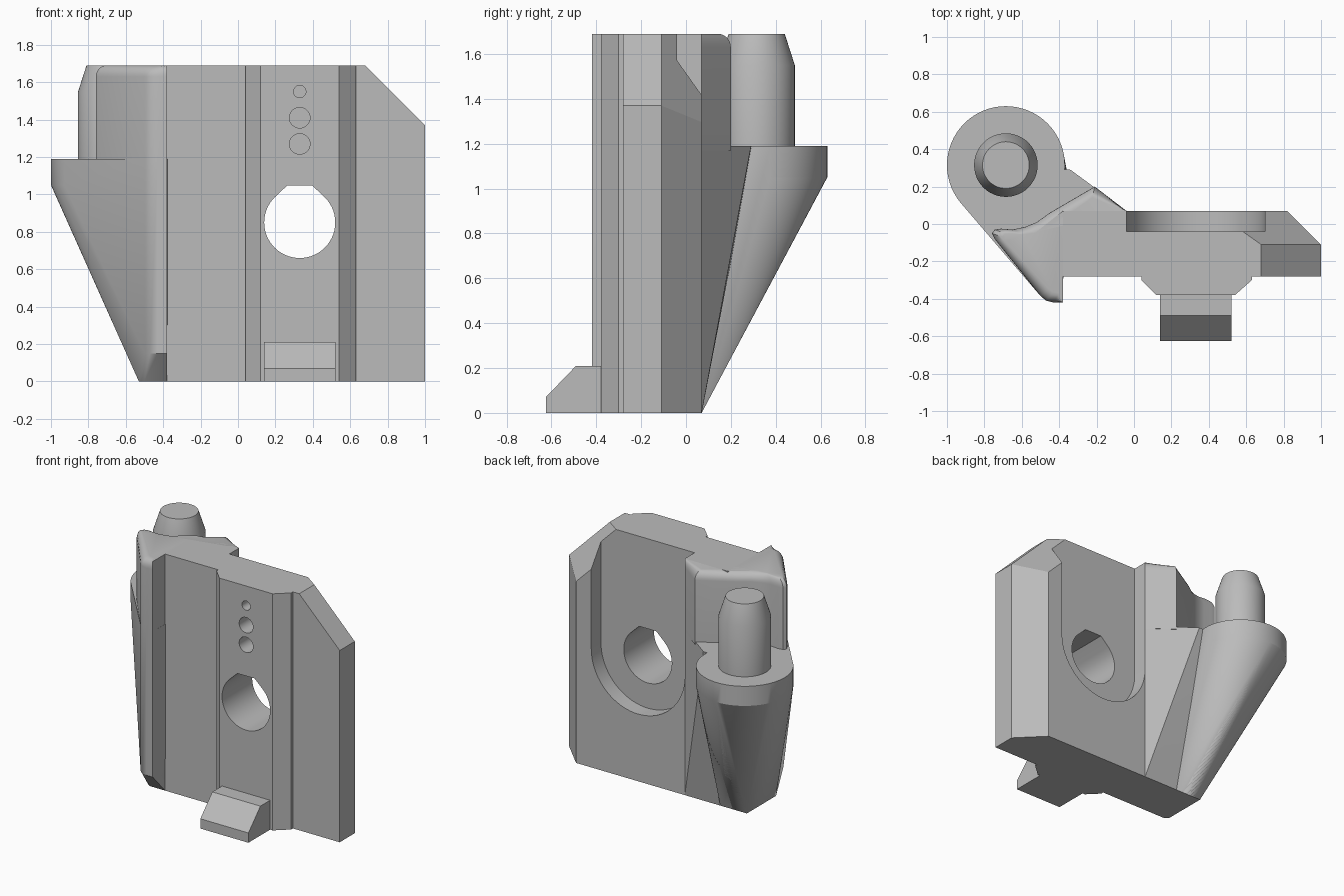
import bpy, bmesh
from math import sin, cos, pi, radians
from mathutils import Vector

if "Cube" in bpy.data.objects:
    bpy.data.objects.remove(bpy.data.objects["Cube"], do_unlink=True)

GREY = (0.5, 0.5, 0.5, 1)
grey = bpy.data.materials.new("plain grey")
grey.use_nodes = True
grey.diffuse_color = GREY
grey.node_tree.nodes["Principled BSDF"].inputs["Base Color"].default_value = GREY

TOP = 1.69      # top of the plate
LEDGE = 1.19    # top of the boss
BOSS = (-0.685, 0.315)


def finish(bm, name):
    bmesh.ops.recalc_face_normals(bm, faces=bm.faces)
    mesh = bpy.data.meshes.new(name)
    bm.to_mesh(mesh)
    bm.free()
    obj = bpy.data.objects.new(name, mesh)
    bpy.context.collection.objects.link(obj)
    mesh.materials.append(grey)
    return obj


def smooth(obj):
    bpy.ops.object.select_all(action='DESELECT')
    obj.select_set(True)
    bpy.context.view_layer.objects.active = obj
    bpy.ops.object.shade_smooth_by_angle(angle=radians(28))


def loft(rings):
    """Closed solid through rings of equal point count."""
    bm = bmesh.new()
    loops = [[bm.verts.new(p) for p in ring] for ring in rings]
    for a, b in zip(loops, loops[1:]):
        for i in range(len(a)):
            j = (i + 1) % len(a)
            bm.faces.new((a[i], a[j], b[j], b[i]))
    bm.faces.new(loops[0])
    bm.faces.new(loops[-1])
    return bm


def at_z(points, z):
    return [(x, y, z) for x, y in points]


def at_y(points, y):
    return [(x, y, z) for x, z in points]


def circle(cx, cy, r, n=48, start=0, sweep=2 * pi):
    return [(cx + r * cos(start + sweep * i / n), cy + r * sin(start + sweep * i / n))
            for i in range(n)]


def hull(name, points):
    bm = bmesh.new()
    for p in points:
        bm.verts.new(p)
    out = bmesh.ops.convex_hull(bm, input=bm.verts)
    loose = [v for v in bm.verts if not v.link_faces]
    bmesh.ops.delete(bm, geom=loose, context='VERTS')
    bmesh.ops.dissolve_limit(bm, angle_limit=radians(0.5), verts=bm.verts, edges=bm.edges)
    obj = finish(bm, name)
    smooth(obj)
    return obj


# Plate with raised rail, trimmed at its upper corner
plan = [(-0.38, -0.28), (0.04, -0.28), (0.04, -0.30), (0.12, -0.38), (0.54, -0.38),
        (0.63, -0.30), (0.63, -0.28), (1, -0.28), (1, -0.11), (0.82, 0.07), (-0.38, 0.07)]
bm = loft([at_z(plan, 0), at_z(plan, TOP)])
for normal in ((1, 0, 1), (1, 1.41, 1)):
    cut = bmesh.ops.bisect_plane(bm, geom=bm.verts[:] + bm.edges[:] + bm.faces[:], dist=1e-5,
                                 plane_co=(0.68, -0.11, TOP), plane_no=Vector(normal).normalized(),
                                 clear_outer=True)
    rim = [e for e in cut["geom_cut"] if isinstance(e, bmesh.types.BMEdge)]
    bmesh.ops.holes_fill(bm, edges=rim, sides=0)
    bmesh.ops.remove_doubles(bm, verts=bm.verts, dist=1e-5)
plate = finish(bm, "plate")

# Cutters: back pocket, through hole with flat roof, three blind holes
HX, HZ = 0.33, 0.85
arc = circle(HX, HZ, 0.37, 40, pi, pi)
pocket = arc + [(HX + 0.37, HZ), (HX + 0.37, 2), (HX - 0.37, 2)]
bore = circle(HX, HZ, 0.19, 42, 0.75 * pi, 1.5 * pi) + [
    (HX + 0.134, HZ + 0.134), (HX + 0.068, HZ + 0.197), (HX - 0.068, HZ + 0.197)]
cuts = [(pocket, -0.04, 0.3), (bore, -0.6, 0.3)]
cuts += [(circle(HX, z, r, 32), -0.6, -0.2)
         for z, r in ((1.27, 0.055), (1.41, 0.055), (1.55, 0.033))]
for shape, y0, y1 in cuts:
    cutter = finish(loft([at_y(shape, y0), at_y(shape, y1)]), "cutter")
    cutter.hide_render = True
    mod = plate.modifiers.new("cut", 'BOOLEAN')
    mod.operation = 'DIFFERENCE'
    mod.solver = 'EXACT'
    mod.object = cutter
    bpy.context.view_layer.objects.active = plate
    bpy.ops.object.modifier_apply(modifier=mod.name)
    bpy.data.objects.remove(cutter, do_unlink=True)
smooth(plate)

# Front foot
side = [(-0.37, 0), (-0.625, 0), (-0.625, 0.07), (-0.49, 0.21), (-0.37, 0.21)]
finish(loft([[(x, y, z) for y, z in side] for x in (0.14, 0.52)]), "foot")

# Upper wing with a rounded top edge
wing_front = [(-0.50, -0.385), (-0.47, -0.41), (-0.43, -0.42), (-0.38, -0.42)]
wing = [(-0.38, 0.07), (-0.04, 0.07), (-0.21, 0.20), (-0.33, 0.13), (-0.45, 0.06),
        (-0.52, 0.01), (-0.58, -0.015), (-0.65, -0.03), (-0.71, -0.025), (-0.745, -0.03),
        (-0.76, -0.05), (-0.745, -0.08)] + wing_front
heart = Vector((-0.3, -0.2))


def shrunk(points, d):
    out = []
    for p in map(Vector, points):
        fixed = p.x > -0.2 or abs(p.x + 0.38) < 0.01
        out.append(tuple(p if fixed else p + (heart - p).normalized() * d))
    return out


R = 0.06
rings = [at_z(wing, LEDGE - 0.02)]
for i in range(7):
    a = i / 6 * pi / 2
    rings.append(at_z(shrunk(wing, R * (1 - cos(a))), TOP - R + R * sin(a)))
smooth(finish(loft(rings), "upper_wing"))

# Lower wing and boss, tapering down to the bottom edge of the plate
disc = circle(*BOSS, 0.315, 64)
base = [(-0.53, 0.07), (-0.53, -0.26), (-0.50, -0.28), (-0.38, -0.28), (-0.38, 0.07)]
boss_rim = at_z(disc, 1.05) + at_z(disc, LEDGE)
hull("lower_wing", boss_rim + at_z(base, 0) + at_z(wing_front, 0.15) + at_z(wing_front, LEDGE))
hull("boss", boss_rim + at_z([(-0.53, 0.07), (-0.5, -0.2), (-0.32, 0.07)], 0))

# Web joining the boss to the plate
hull("web", at_z([(-0.04, 0.07), (-0.53, 0.07), (-0.5, -0.2)], 0)
     + at_z([(-0.04, 0.07), (-0.34, 0.29), (-0.6, 0.3), (-0.5, -0.2)], LEDGE))

# Pin with tapered tip
smooth(finish(loft([at_z(circle(*BOSS, r), z) for r, z in
                    ((0.17, LEDGE - 0.02), (0.17, 1.55), (0.125, TOP))]), "pin"))
